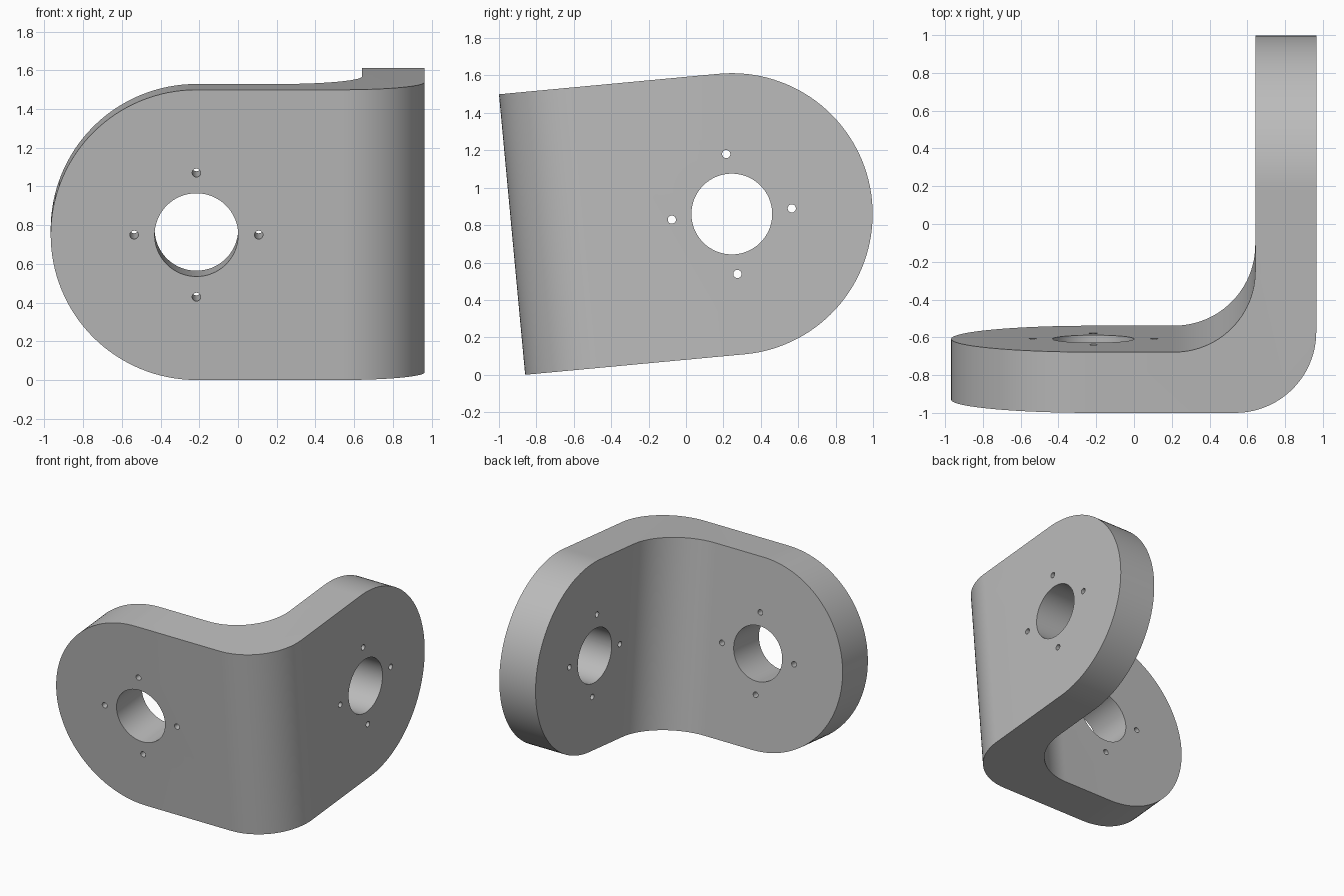
import bpy, bmesh
from math import sin, cos, pi, radians
from mathutils import Matrix, Vector

cube = bpy.data.objects.get("Cube")
if cube:
    bpy.data.objects.remove(cube, do_unlink=True)

R = 0.753        # radius of the rounded arm ends, half the plate height
REACH = 1.18     # outer corner to hole centre
T = 0.323        # plate thickness
BEND = 0.43      # bend radius, inside and outside
END_STEPS, BEND_STEPS = 32, 24

steel = bpy.data.materials.new("grey metal")
steel.use_nodes = True
grey = (0.5, 0.5, 0.5, 1)
steel.diffuse_color = grey
steel.node_tree.nodes["Principled BSDF"].inputs["Base Color"].default_value = grey


def make_object(name, bm):
    bmesh.ops.recalc_face_normals(bm, faces=bm.faces)
    mesh = bpy.data.meshes.new(name)
    bm.to_mesh(mesh)
    bm.free()
    mesh.materials.append(steel)
    obj = bpy.data.objects.new(name, mesh)
    bpy.context.collection.objects.link(obj)
    return obj


# Stations along the bent plate: outer point, inner point, half height
arm = []
for i in range(END_STEPS + 1):
    a = pi / 2 * (1 - i / END_STEPS)
    d = REACH + R * sin(a)
    arm.append(((-d, 0), (-d, T), R * cos(a)))
bend = []
for i in range(BEND_STEPS + 1):
    a = -pi / 2 * (1 - i / BEND_STEPS)
    x, y = BEND * (cos(a) - 1), BEND * (sin(a) + 1)
    bend.append(((x, y), (x - T, y + T), R))
mirrored = [((-o[1], -o[0]), (-n[1], -n[0]), h) for o, n, h in reversed(arm)]

# Angle bracket: a rectangular section swept through the stations
bm = bmesh.new()
rings = []
for outer, inner, h in arm + bend + mirrored:
    corners = [(*outer, R - h), (*outer, R + h), (*inner, R + h), (*inner, R - h)]
    rings.append([bm.verts.new(c) for c in corners])
for a, b in zip(rings, rings[1:]):
    for k in range(4):
        m = (k + 1) % 4
        bm.faces.new((a[k], a[m], b[m], b[k]))
bmesh.ops.remove_doubles(bm, verts=bm.verts, dist=0.0001)
bmesh.ops.dissolve_limit(bm, angle_limit=radians(0.1), verts=bm.verts, edges=bm.edges)
bracket = make_object("angle_bracket", bm)

# Centre bore and four screw holes through each arm
bm = bmesh.new()


def drill(centre, turn, radius, sides):
    bmesh.ops.create_cone(bm, cap_ends=True, segments=sides, radius1=radius,
                          radius2=radius, depth=2 * T,
                          matrix=Matrix.Translation(centre) @ turn)


for centre, axis, side in [(Vector((-REACH, T / 2, R)), 'X', Vector((1, 0, 0))),
                           (Vector((-T / 2, REACH, R)), 'Y', Vector((0, 1, 0)))]:
    turn = Matrix.Rotation(pi / 2, 4, axis)
    drill(centre, turn, 0.216, 64)
    for offset in (side, -side, Vector((0, 0, 1)), Vector((0, 0, -1))):
        drill(centre + offset * 0.322, turn, 0.022, 24)
cutter = make_object("hole_cutter", bm)
cutter.hide_render = True

cut = bracket.modifiers.new("holes", 'BOOLEAN')
cut.operation = 'DIFFERENCE'
cut.solver = 'EXACT'
cut.object = cutter
bpy.ops.object.select_all(action='DESELECT')
bpy.context.view_layer.objects.active = bracket
bracket.select_set(True)
bpy.ops.object.modifier_apply(modifier=cut.name)
bpy.data.objects.remove(cutter, do_unlink=True)
bpy.ops.object.shade_smooth_by_angle(angle=radians(30))

# Lean the bracket and set it on the ground
bracket.rotation_euler.x = radians(5.33)
bracket.location = (0.965, -0.86, 0)
